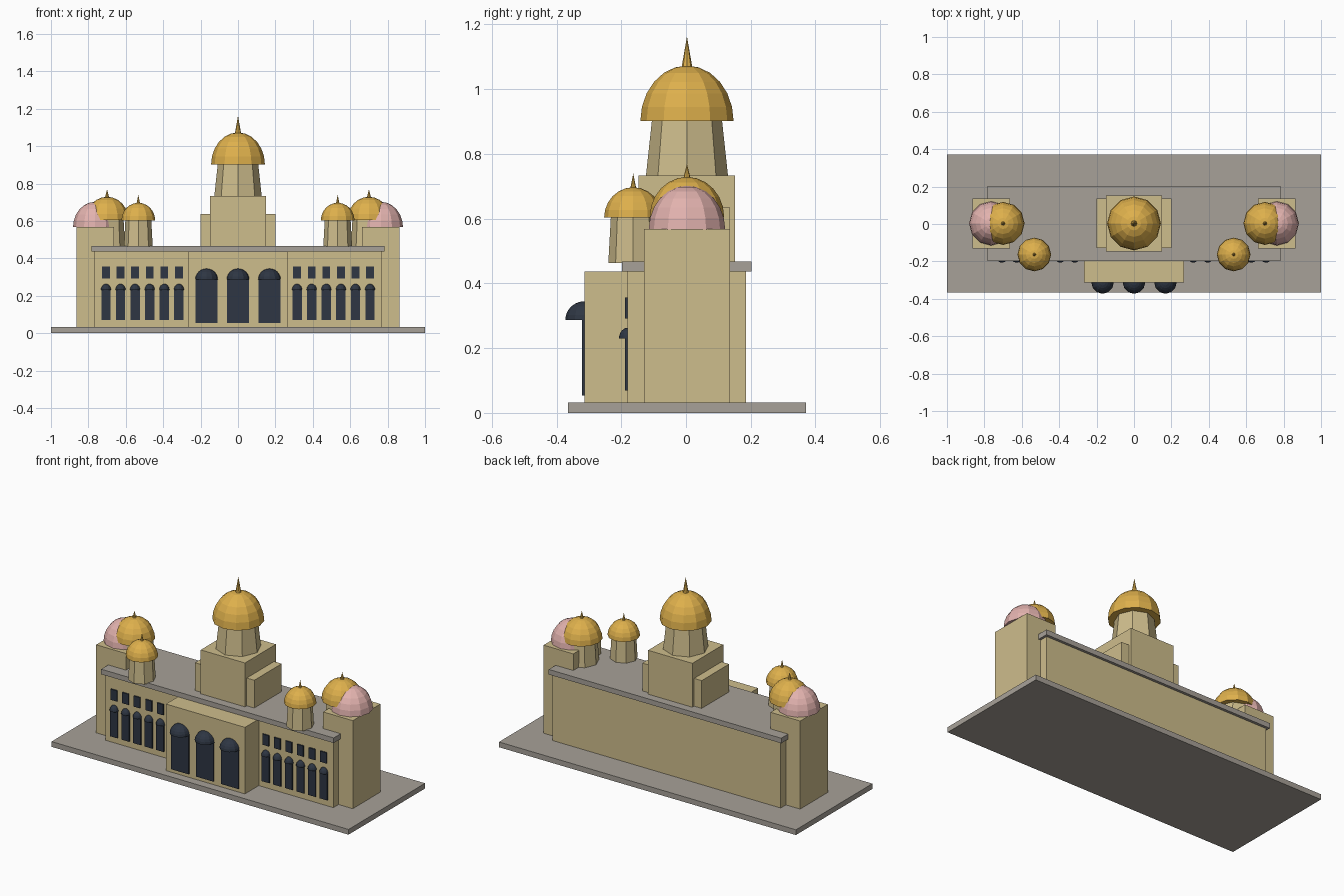
import bpy, bmesh, math
from mathutils import Matrix

if "Cube" in bpy.data.objects:
    bpy.data.objects.remove(bpy.data.objects["Cube"])


def material(name, r, g, b):
    def lin(v):
        v /= 255
        return ((v + 0.055) / 1.055) ** 2.4 if v > 0.04 else v / 12.92
    m = bpy.data.materials.new(name)
    m.diffuse_color = (lin(r), lin(g), lin(b), 1)
    m.use_nodes = True
    m.node_tree.nodes["Principled BSDF"].inputs["Base Color"].default_value = m.diffuse_color
    return m


STONE = material("sandstone", 206, 189, 140)
GREY = material("grey_stone", 167, 161, 152)
GOLD = material("gold", 222, 176, 76)
PINK = material("pink_dome", 226, 178, 174)
GLASS = material("dark_glass", 46, 54, 67)
CY = 0.003  # depth centre of the towers


def finish(bm, name, mat):
    me = bpy.data.meshes.new(name)
    bm.to_mesh(me)
    bm.free()
    me.materials.append(mat)
    ob = bpy.data.objects.new(name, me)
    bpy.context.collection.objects.link(ob)
    return ob


def box(name, x, y, z, mat):
    """Box from (min, max) pairs."""
    bm = bmesh.new()
    size = [b - a for a, b in (x, y, z)]
    mid = [(a + b) / 2 for a, b in (x, y, z)]
    bmesh.ops.create_cube(bm, size=1, matrix=Matrix.Translation(mid) @ Matrix.Diagonal((*size, 1)))
    return finish(bm, name, mat)


def cone(name, x, y, z0, z1, r0, r1, mat, sides=8):
    bm = bmesh.new()
    bmesh.ops.create_cone(bm, cap_ends=True, segments=sides, radius1=r0, radius2=r1, depth=z1 - z0,
                          matrix=Matrix.Translation((x, y, (z0 + z1) / 2)))
    return finish(bm, name, mat)


def dome(name, x, y, z, r, h, mat, sides=12, rings=12):
    """Upper half of a sphere with a flat closed underside."""
    bm = bmesh.new()
    bmesh.ops.create_uvsphere(bm, u_segments=sides, v_segments=rings, radius=1)
    bmesh.ops.delete(bm, geom=[v for v in bm.verts if v.co.z < -0.01], context='VERTS')
    bmesh.ops.contextual_create(bm, geom=[e for e in bm.edges if e.is_boundary])
    bmesh.ops.recalc_face_normals(bm, faces=bm.faces)
    bm.transform(Matrix.Translation((x, y, z)) @ Matrix.Diagonal((r, r, h, 1)))
    return finish(bm, name, mat)


def cupola(name, x, y, z0, z1, r0, r1, rd, h, spike_r, top):
    """Tapered eight-sided drum, golden dome and finial."""
    cone(name + "_drum", x, y, z0, z1 + 0.005, r0, r1, STONE)
    dome(name + "_dome", x, y, z1, rd, h, GOLD)
    cone(name + "_finial", x, y, z1 + h - 0.008, top, spike_r, 0, GOLD)


# Plinth, hall and roof
box("plinth", (-1, 1), (-0.365, 0.371), (0, 0.032), GREY)
box("main_hall", (-0.768, 0.768), (-0.18, 0.186), (0.03, 0.437), STONE)
box("roof_slab", (-0.783, 0.783), (-0.198, 0.202), (0.436, 0.467), GREY)
box("entrance_block", (-0.266, 0.266), (-0.313, -0.17), (0.03, 0.437), STONE)

# Central tower
box("tower_shoulders", (-0.2, 0.2), (-0.129, 0.135), (0.46, 0.636), STONE)
box("tower_base", (-0.149, 0.149), (-0.146, 0.152), (0.46, 0.734), STONE)
cupola("central", 0, CY, 0.73, 0.901, 0.127, 0.108, 0.144, 0.172, 0.017, 1.163)

# Entrance doors with projecting half-round hoods
for i in (-1, 0, 1):
    x = i * 0.168
    box("door", (x - 0.059, x + 0.059), (-0.321, -0.311), (0.054, 0.29), GLASS)
    dome("door_hood", x, -0.313, 0.287, 0.06, 0.058, GLASS)

# Mirrored wings
for s, side in ((-1, "left"), (1, "right")):
    box(side + "_end_tower", sorted((s * 0.664, s * 0.864)), (-0.13, 0.136), (0.03, 0.568), STONE)
    dome(side + "_pink_dome", s * 0.764, CY, 0.567, 0.118, 0.135, PINK)
    cupola(side + "_large", s * 0.70, CY, 0.46, 0.605, 0.097, 0.088, 0.115, 0.124, 0.012, 0.77)
    cupola(side + "_small", s * 0.533, -0.163, 0.463, 0.603, 0.077, 0.069, 0.09, 0.094, 0.01, 0.74)
    for i in range(6):
        x = s * (0.316 + i * 0.078)
        box("arched_window", (x - 0.025, x + 0.025), (-0.188, -0.178), (0.069, 0.232), GLASS)
        dome("window_hood", x, -0.18, 0.23, 0.027, 0.033, GLASS)
        box("upper_window", (x - 0.021, x + 0.021), (-0.188, -0.178), (0.292, 0.357), GLASS)
